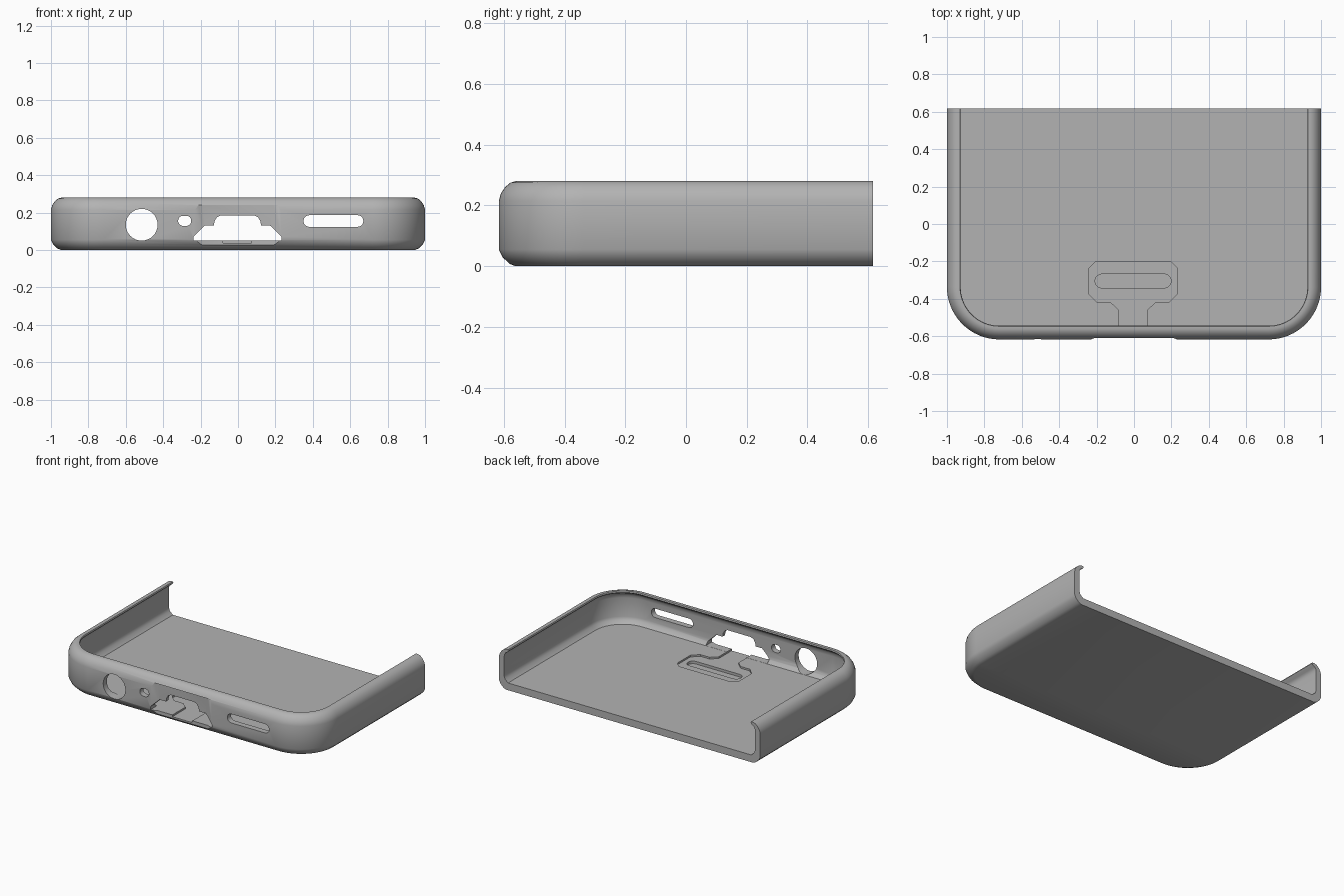
import bpy, bmesh, math

cube = bpy.data.objects.get("Cube")
if cube:
    bpy.data.objects.remove(cube)

BACK, FRONT, CORNER = 0.617, -0.617, 0.28

grey = bpy.data.materials.new("matte_grey")
grey.use_nodes = True
grey.diffuse_color = (0.45, 0.45, 0.45, 1)
grey.node_tree.nodes["Principled BSDF"].inputs["Base Color"].default_value = (0.45, 0.45, 0.45, 1)


def make_object(name, bm):
    bmesh.ops.recalc_face_normals(bm, faces=bm.faces)
    mesh = bpy.data.meshes.new(name)
    bm.to_mesh(mesh)
    bm.free()
    mesh.materials.append(grey)
    obj = bpy.data.objects.new(name, mesh)
    bpy.context.collection.objects.link(obj)
    return obj


def u_path(inset, z, steps=16):
    """U-shaped outline with round front corners, open at the back."""
    r = CORNER - inset
    half = []
    for i in range(steps + 1):
        a = math.pi / 2 * i / steps
        half.append((1 - CORNER + r * math.cos(a), FRONT + CORNER - r * math.sin(a), z))
    right = [(1 - inset, BACK, z)] + half
    return right + [(-x, y, h) for x, y, h in reversed(right)]


def prism(name, points, axis, low, high):
    """Extrude a flat outline along y or z, for use as a cutter."""
    bm = bmesh.new()
    place = (lambda p, d: (p[0], d, p[1])) if axis == "y" else (lambda p, d: (p[0], p[1], d))
    a = [bm.verts.new(place(p, low)) for p in points]
    b = [bm.verts.new(place(p, high)) for p in points]
    bm.faces.new(a)
    bm.faces.new(b)
    for i in range(len(points)):
        j = (i + 1) % len(points)
        bm.faces.new((a[i], a[j], b[j], b[i]))
    obj = make_object(name, bm)
    obj.hide_render = True
    return obj


def pill(cx, cy, half_length, r, steps=16):
    """Slot outline with round ends; a circle when half_length equals r."""
    pts = []
    for side, start in ((1, -math.pi / 2), (-1, math.pi / 2)):
        for i in range(steps + 1):
            if half_length == r and i == steps:
                continue
            a = start + math.pi * i / steps
            pts.append((cx + side * (half_length - r) + r * math.cos(a), cy + r * math.sin(a)))
    return pts


def mirrored(half, cx=0.0):
    return [(cx + x, y) for x, y in half] + [(cx - x, y) for x, y in reversed(half)]


# Tray: wall section (inset, height) from underside, over the lip, to the floor
section = [(0.055, 0), (0.035, 0.008), (0.012, 0.03), (0, 0.055), (0, 0.215),
           (0.006, 0.238), (0.02, 0.26), (0.038, 0.275), (0.055, 0.28),
           (0.07, 0.28), (0.073, 0.272), (0.068, 0.264), (0.052, 0.255),
           (0.042, 0.24), (0.04, 0.22), (0.04, 0.09), (0.047, 0.07), (0.07, 0.05)]
bm = bmesh.new()
loops = [[bm.verts.new(p) for p in u_path(i, z)] for i, z in section]
for low, high in zip(loops, loops[1:]):
    for i in range(len(low) - 1):
        bm.faces.new((low[i], low[i + 1], high[i + 1], high[i]))
bm.faces.new(loops[0])
bm.faces.new(loops[-1])
bm.faces.new([l[0] for l in loops] + [l[-1] for l in reversed(loops)])
case = make_object("case_tray", bm)

# Cutters: shallow front recess, wall openings, floor pocket
port = mirrored([(0.235, 0.0505), (0.235, 0.072), (0.175, 0.13), (0.127, 0.13),
                 (0.122, 0.155), (0.11, 0.175), (0.09, 0.185)], -0.003)
pocket = mirrored([(0.076, -0.7), (0.076, -0.46), (0.118, -0.42), (0.19, -0.42),
                   (0.235, -0.375), (0.235, -0.235), (0.2, -0.2)], -0.005)
cutters = [
    prism("recess_cutter", mirrored([(0.25, -0.65), (0.23, -0.617), (0.19, -0.602)]), "z", -0.1, 0.24),
    prism("port_cutter", port, "y", -0.7, -0.5),
    prism("round_hole_cutter", pill(-0.515, 0.135, 0.085, 0.085), "y", -0.7, -0.5),
    prism("small_hole_cutter", pill(-0.285, 0.156, 0.035, 0.027), "y", -0.7, -0.5),
    prism("slot_cutter", pill(0.51, 0.155, 0.16, 0.031), "y", -0.7, -0.5),
    prism("pocket_cutter", pocket, "z", 0.038, 0.06),
    prism("pocket_slot_cutter", pill(-0.005, -0.305, 0.203, 0.037), "z", 0.02, 0.07),
]
bpy.context.view_layer.objects.active = case
for cutter in cutters:
    mod = case.modifiers.new(cutter.name, "BOOLEAN")
    mod.operation = "DIFFERENCE"
    mod.solver = "EXACT"
    mod.object = cutter
    bpy.ops.object.modifier_apply(modifier=mod.name)
    bpy.data.objects.remove(cutter)

# Smooth rounded walls, crisp edges
bpy.ops.object.select_all(action="DESELECT")
case.select_set(True)
bpy.ops.object.shade_smooth_by_angle(angle=math.radians(32))
